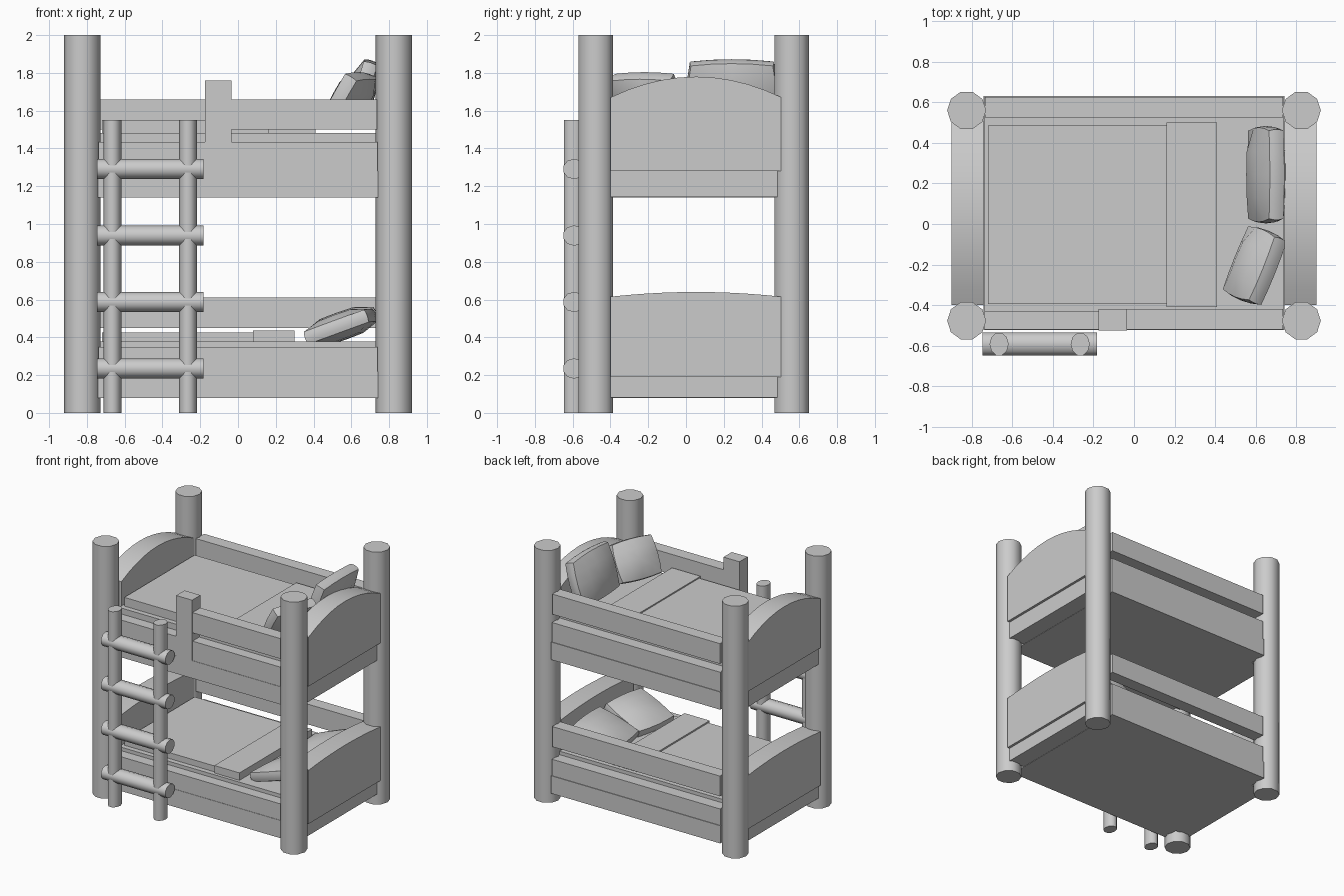
import bpy, bmesh, math
from mathutils import Matrix, Vector

if "Cube" in bpy.data.objects:
    bpy.data.objects.remove(bpy.data.objects["Cube"])


def finish(bm, name):
    bmesh.ops.recalc_face_normals(bm, faces=bm.faces[:])
    me = bpy.data.meshes.new(name)
    bm.to_mesh(me)
    bm.free()
    ob = bpy.data.objects.new(name, me)
    bpy.context.collection.objects.link(ob)
    return ob


def smooth(ob, angle=42):
    bpy.ops.object.select_all(action='DESELECT')
    ob.select_set(True)
    bpy.context.view_layer.objects.active = ob
    bpy.ops.object.shade_smooth_by_angle(angle=math.radians(angle))


def box(name, x0, x1, y0, y1, z0, z1):
    bm = bmesh.new()
    bmesh.ops.create_cube(bm, size=1)
    for v in bm.verts:
        v.co = Vector(((x0 + x1) / 2 + v.co.x * (x1 - x0),
                       (y0 + y1) / 2 + v.co.y * (y1 - y0),
                       (z0 + z1) / 2 + v.co.z * (z1 - z0)))
    return finish(bm, name)


def rod(name, center, rx, ry, length, along_x=False):
    # ten-sided rod with an oval section
    bm = bmesh.new()
    bmesh.ops.create_cone(bm, cap_ends=True, segments=10, radius1=1, radius2=1, depth=1)
    a = max(bm.verts, key=lambda v: v.co.x).co
    bm.transform(Matrix.Rotation(-math.atan2(a.y, a.x), 4, 'Z'))
    bm.transform(Matrix.Diagonal((rx, ry, length, 1)))
    if along_x:
        bm.transform(Matrix.Rotation(math.pi / 2, 4, 'Y'))
    bm.transform(Matrix.Translation(center))
    smooth(finish(bm, name))


def arched_board(name, x0, x1, y0, y1, z0, z1, peak, n=10):
    # flat bottom, curved top, extruded through its thickness
    bm = bmesh.new()
    pts = [(y0, z0), (y1, z0)]
    for i in range(n + 1):
        t = i / n
        pts.append((y1 + (y0 - y1) * t, z1 + (peak - z1) * (1 - (2 * t - 1) ** 2)))
    face = bm.faces.new([bm.verts.new((x0, y, z)) for y, z in pts])
    ext = bmesh.ops.extrude_face_region(bm, geom=[face])
    moved = [g for g in ext['geom'] if isinstance(g, bmesh.types.BMVert)]
    bmesh.ops.translate(bm, verts=moved, vec=(x1 - x0, 0, 0))
    smooth(finish(bm, name), 30)


def pillow(name, center, size, tilt, turn):
    # subdivided slab, puffed in the middle and pinched at the corners
    bm = bmesh.new()
    bmesh.ops.create_cube(bm, size=2)
    bmesh.ops.subdivide_edges(bm, edges=bm.edges[:], cuts=3, use_grid_fill=True)
    for v in bm.verts:
        x, y, z = v.co
        puff = 0.5 + 0.5 * (1 - x ** 4) * (1 - y ** 4)
        v.co = Vector((x * (1 - 0.07 * y * y) * (1 - 0.03 * z * z) * size[0] / 2,
                       y * (1 - 0.07 * x * x) * (1 - 0.03 * z * z) * size[1] / 2,
                       z * puff * size[2] / 2))
    bm.transform(Matrix.Translation(center) @ Matrix.Rotation(math.radians(turn), 4, 'Z')
                 @ Matrix.Rotation(math.radians(-tilt), 4, 'Y'))
    smooth(finish(bm, name), 40)


# corner posts
for sx, side in ((-1, "left"), (1, "right")):
    for y, end in ((-0.477, "front"), (0.56, "back")):
        rod(f"{end}_{side}_post", (sx * 0.825, y, 1), 0.096, 0.096, 2)

# bunks: base, plank top, board (bottom, shoulder, peak), mattress, blanket, fold, back rail
bunks = {
    "lower": dict(base=(0.08, 0.22), plank=0.35, board=(0.19, 0.615, 0.64), mattress=0.378,
                  blanket=0.425, fold=0.437, rail=(0.45, 0.61), fx=(0.08, 0.30)),
    "upper": dict(base=(1.14, 1.28), plank=1.434, board=(1.28, 1.67, 1.78), mattress=1.481,
                  blanket=1.55, fold=1.56, rail=(1.50, 1.66), fx=(0.16, 0.41)),
}
for n, b in bunks.items():
    z0, z1 = b["base"]
    box(n + "_base", -0.742, 0.742, -0.523, 0.63, z0, z1)
    box(n + "_base_ends", -0.88, 0.88, -0.40, 0.485, z0 + 0.002, b["board"][0] + 0.005)
    box(n + "_front_plank", -0.738, 0.738, -0.52, -0.42, z1, b["plank"])
    box(n + "_back_plank", -0.738, 0.738, 0.525, 0.625, z1, b["plank"])
    box(n + "_back_rail", -0.735, 0.735, 0.525, 0.625, *b["rail"])
    box(n + "_mattress", -0.738, 0.738, -0.435, 0.53, z1, b["mattress"])
    f0, f1 = b["fx"]
    box(n + "_blanket", -0.72, f1 - 0.01, -0.395, 0.485, b["mattress"] - 0.02, b["blanket"])
    box(n + "_blanket_fold", f0, f1, -0.41, 0.50, b["mattress"] - 0.02, b["fold"])
    for s, side in ((-1, "left"), (1, "right")):
        arched_board(f"{n}_{side}_board", s * 0.742, s * 0.90, -0.40, 0.507, *b["board"])

# safety rail and its upright beside the ladder opening
box("safety_rail", -0.10, 0.735, -0.52, -0.42, 1.50, 1.66)
box("safety_upright", -0.175, -0.035, -0.524, -0.42, 1.28, 1.76)

# ladder
for x, side in ((-0.665, "left"), (-0.265, "right")):
    rod(f"ladder_{side}_rail", (x, -0.592, 0.775), 0.047, 0.058, 1.55)
for i in range(4):
    rod(f"ladder_rung_{i + 1}", (-0.465, -0.592, 0.235 + 0.352 * i), 0.054, 0.06, 0.565, True)

# pillows
pillow("upper_back_pillow", (0.65, 0.243, 1.69), (0.37, 0.48, 0.15), 72, 0)
pillow("upper_front_pillow", (0.595, -0.205, 1.655), (0.31, 0.37, 0.15), 60, -22)
pillow("lower_front_pillow", (0.545, -0.19, 0.455), (0.38, 0.40, 0.14), 20, -8)
pillow("lower_back_pillow", (0.55, 0.25, 0.465), (0.38, 0.46, 0.14), 20, 5)
